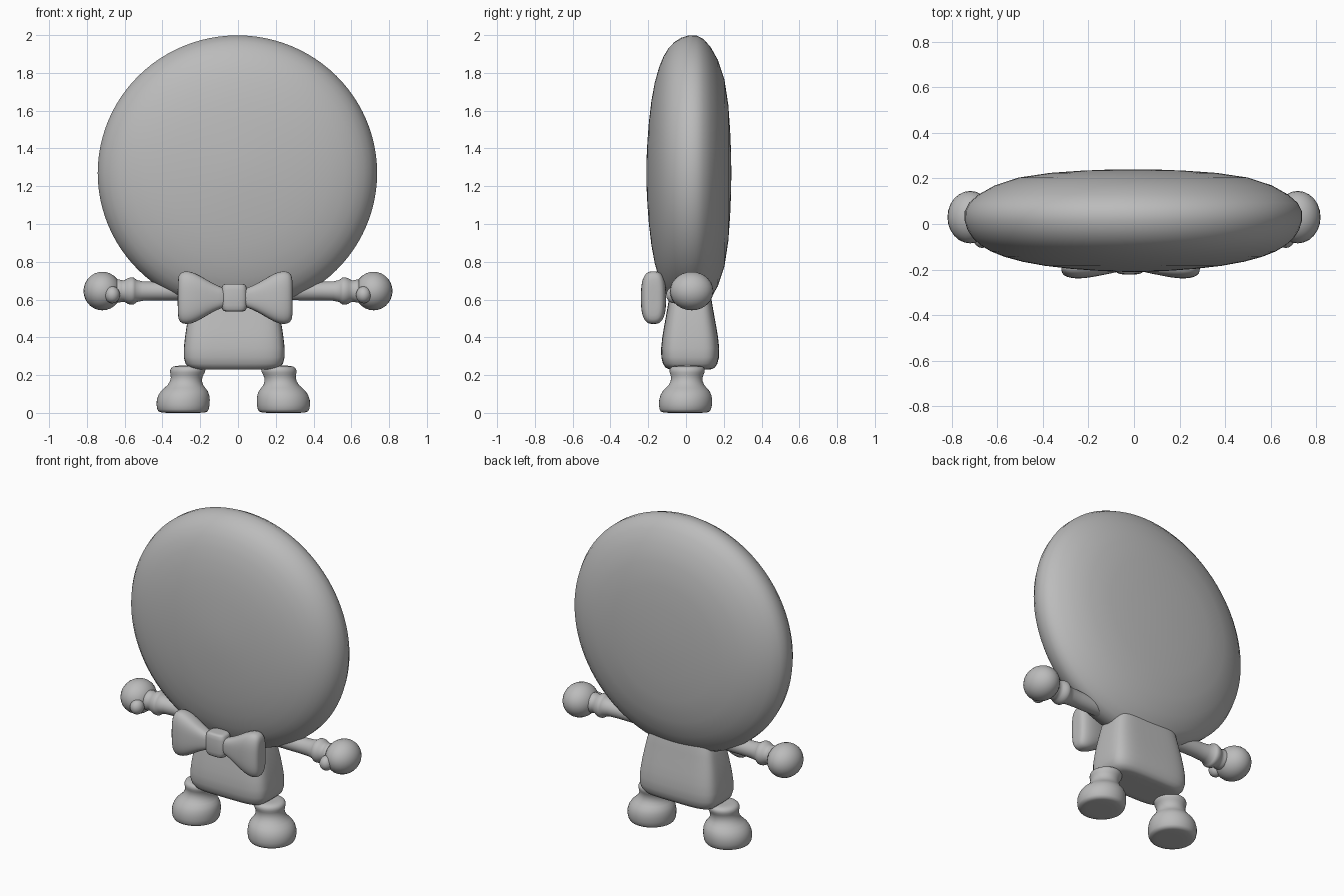
import bpy, bmesh, math

cube = bpy.data.objects.get("Cube")
if cube:
    bpy.data.objects.remove(cube, do_unlink=True)

grey = bpy.data.materials.new("plain_grey")
colour = (0.5, 0.5, 0.5, 1)
grey.use_nodes = True
grey.diffuse_color = colour
grey.node_tree.nodes["Principled BSDF"].inputs["Base Color"].default_value = colour


def loft(name, axis, rings, sides=24, power=2.0):
    """Skin rings (position, centre a, centre b, radius a, radius b) along an axis."""
    bm = bmesh.new()
    loops = []
    for t, ca, cb, ra, rb in rings:
        loop = []
        for i in range(sides):
            ang = math.tau * (i + 0.5) / sides
            c, s = math.cos(ang), math.sin(ang)
            a = ca + ra * math.copysign(abs(c) ** (2 / power), c)
            b = cb + rb * math.copysign(abs(s) ** (2 / power), s)
            co = {"X": (t, a, b), "Y": (a, t, b), "Z": (a, b, t)}[axis]
            loop.append(bm.verts.new(co))
        loops.append(loop)
    for low, high in zip(loops, loops[1:]):
        for i in range(sides):
            j = (i + 1) % sides
            bm.faces.new((low[i], low[j], high[j], high[i]))
    bm.faces.new(loops[0])
    bm.faces.new(loops[-1])
    bmesh.ops.recalc_face_normals(bm, faces=bm.faces)
    mesh = bpy.data.meshes.new(name)
    bm.to_mesh(mesh)
    bm.free()
    mesh.materials.append(grey)
    mesh.shade_smooth()
    obj = bpy.data.objects.new(name, mesh)
    bpy.context.collection.objects.link(obj)
    obj.modifiers.new("Smooth", "SUBSURF").levels = 1
    obj.modifiers["Smooth"].render_levels = 1
    return obj


def ball(name, centre, size):
    bpy.ops.mesh.primitive_uv_sphere_add(segments=24, ring_count=14, radius=1, location=centre)
    obj = bpy.context.object
    obj.name = name
    obj.scale = size
    obj.data.materials.append(grey)
    obj.data.shade_smooth()


# Large disc head, turned about the front-to-back axis
head_profile = [(-0.21, 0.03), (-0.207, 0.15), (-0.187, 0.40), (-0.145, 0.58),
                (-0.095, 0.68), (-0.03, 0.735), (0.06, 0.753), (0.125, 0.70),
                (0.215, 0.53), (0.237, 0.2), (0.24, 0.03)]
loft("head", "Y", [(y, -0.003, 1.27, r, r * 0.985) for y, r in head_profile], 48)

# Boxy body flaring towards the hem
body_profile = [(0.23, 0.18, 0.1), (0.23, 0.245, 0.13), (0.285, 0.275, 0.16),
                (0.4, 0.262, 0.15), (0.5, 0.247, 0.13), (0.62, 0.22, 0.11),
                (0.68, 0.2, 0.1)]
loft("body", "Z", [(z, -0.02, 0.022, w, d) for z, w, d in body_profile], 32, 4.5)

# Profiles shared by both sides
foot_profile = [(0, 0.05), (0, 0.125), (0.012, 0.139), (0.07, 0.146), (0.12, 0.128),
                (0.145, 0.09), (0.19, 0.08), (0.215, 0.096), (0.24, 0.094),
                (0.25, 0.07), (0.25, 0.03)]
arm_profile = [(0.15, 0.05), (0.35, 0.05), (0.535, 0.048), (0.545, 0.07), (0.56, 0.075),
               (0.585, 0.07), (0.605, 0.052), (0.63, 0.065), (0.65, 0.06)]
wing_profile = [(0.03, 0.045, 0.035), (0.09, 0.06, 0.045), (0.15, 0.095, 0.058),
                (0.21, 0.132, 0.068), (0.26, 0.145, 0.067), (0.295, 0.132, 0.055),
                (0.304, 0.1, 0.035), (0.304, 0.03, 0.012)]

for side, s in (("left", 1), ("right", -1)):
    # Shoes with ankles leaning slightly inwards
    loft(side + "_foot", "Z",
         [(z, -0.025 + s * (0.266 - 0.16 * max(0, z - 0.07)), -0.005 + 0.05 * z, r, r)
          for z, r in foot_profile])
    # Arms with cuffs, round hands and thumbs
    loft(side + "_arm", "X", [(s * x, 0.02, 0.645, r, r) for x, r in arm_profile])
    ball(side + "_hand", (s * 0.718, 0.03, 0.645), (0.1, 0.115, 0.102))
    ball(side + "_thumb", (s * 0.665, -0.06, 0.625), (0.04, 0.045, 0.045))
    # Bow wings
    loft(side + "_bow_wing", "X",
         [(s * x - 0.015, -0.172, 0.61, d, h) for x, h, d in wing_profile], 24, 2.9)

# Bow knot
knot_profile = [(0.537, 0.035), (0.537, 0.058), (0.555, 0.07), (0.665, 0.07),
                (0.683, 0.058), (0.683, 0.035)]
loft("bow_knot", "Z", [(z, -0.02, -0.17, r, r * 0.75) for z, r in knot_profile], 24, 3.5)
